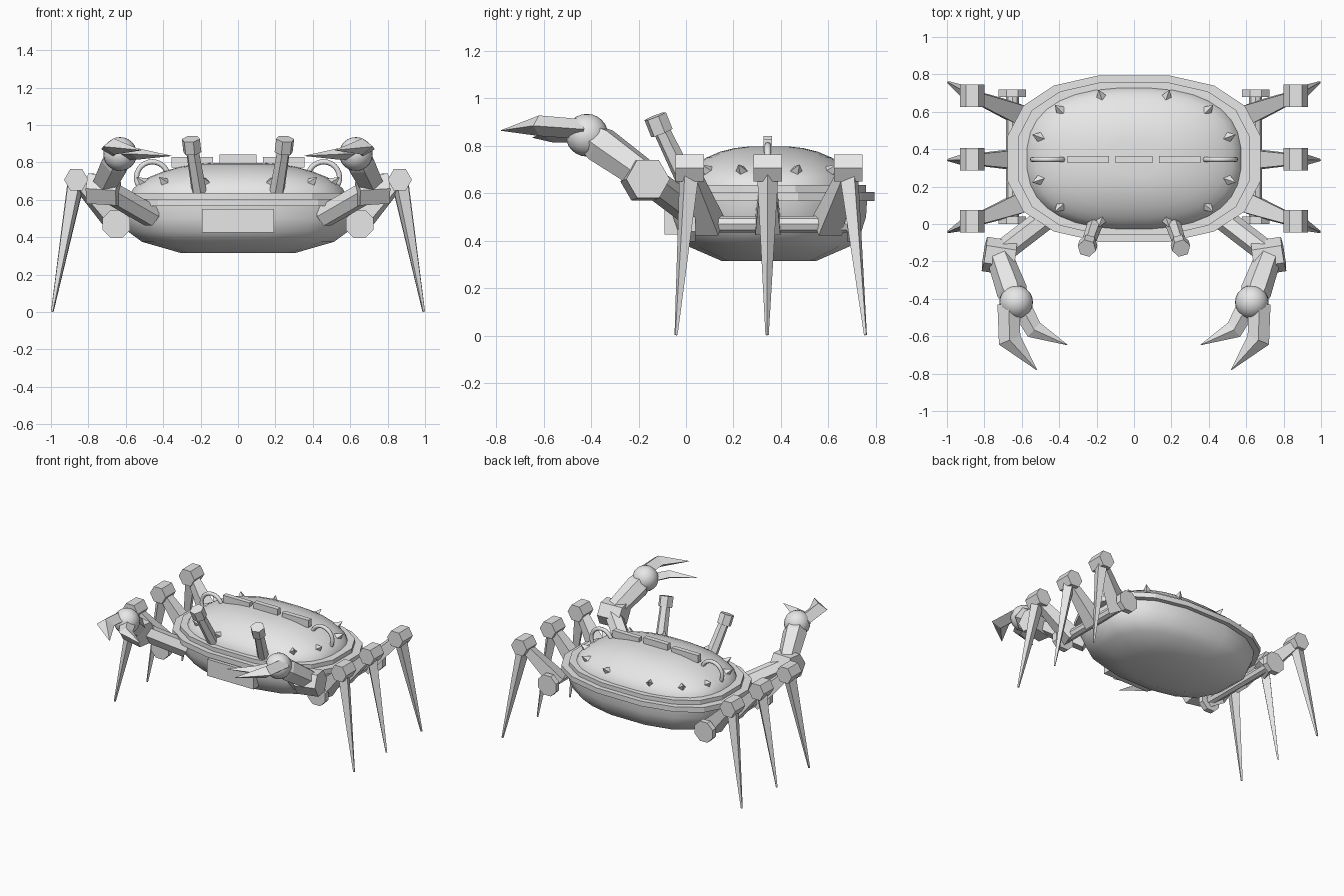
import bpy, bmesh, math
from mathutils import Vector, Matrix

cube = bpy.data.objects.get("Cube")
if cube:
    bpy.data.objects.remove(cube, do_unlink=True)

grey = bpy.data.materials.new("light grey")
grey.use_nodes = True
grey.diffuse_color = (0.8, 0.8, 0.8, 1)
grey.node_tree.nodes["Principled BSDF"].inputs["Base Color"].default_value = (0.8, 0.8, 0.8, 1)

CENTRE_Y = 0.35


def finish(name, bm, smooth=None, mirror=False):
    """Turn a bmesh into an object, optionally smooth and mirrored over x = 0."""
    bmesh.ops.recalc_face_normals(bm, faces=bm.faces[:])
    mesh = bpy.data.meshes.new(name)
    bm.to_mesh(mesh)
    bm.free()
    mesh.materials.append(grey)
    ob = bpy.data.objects.new(name, mesh)
    bpy.context.collection.objects.link(ob)
    if smooth:
        bpy.ops.object.select_all(action="DESELECT")
        ob.select_set(True)
        bpy.context.view_layer.objects.active = ob
        bpy.ops.object.shade_smooth_by_angle(angle=math.radians(smooth))
    if mirror:
        ob.modifiers.new("mirror", "MIRROR").use_mirror_merge = False
    return ob


def skin(bm, rings):
    """Bridge a list of equal point rings and cap both ends."""
    loops = [[bm.verts.new(p) for p in ring] for ring in rings]
    n = len(loops[0])
    for a, b in zip(loops, loops[1:]):
        for i in range(n):
            j = (i + 1) % n
            bm.faces.new((a[i], a[j], b[j], b[i]))
    bm.faces.new(loops[0])
    bm.faces.new(loops[-1])


def oval(angle, scale):
    """Point on the rounded-rectangle outline of the body."""
    def power(v):
        return math.copysign(abs(v) ** 0.8, v)
    return (0.686 * scale * power(math.cos(angle)),
            CENTRE_Y + 0.452 * scale * power(math.sin(angle)))


def shell(name, profile, sides, smooth):
    bm = bmesh.new()
    skin(bm, [[(*oval(math.tau * (i + 0.5) / sides, s), z) for i in range(sides)]
              for z, s in profile])
    return finish(name, bm, smooth)


def tube(name, path, radii, sides=6, flat=1.0, roll=0.0, mirror=True):
    """Faceted limb along a path; flat squashes its height."""
    pts = [Vector(p) for p in path]
    rings = []
    for k, (p, r) in enumerate(zip(pts, radii)):
        d = pts[min(k + 1, len(pts) - 1)] - pts[max(k - 1, 0)]
        q = d.to_track_quat("Z", "Y")
        angles = [math.tau * i / sides + roll for i in range(sides)]
        rings.append([p + q @ Vector((r * math.cos(a), r * flat * math.sin(a), 0)) for a in angles])
    bm = bmesh.new()
    skin(bm, rings)
    return finish(name, bm, mirror=mirror)


def box(name, centre, size, mirror=False):
    bm = bmesh.new()
    bmesh.ops.create_cube(bm, size=1, matrix=Matrix.Translation(centre) @ Matrix.Diagonal((*size, 1)))
    return finish(name, bm, mirror=mirror)


# Body: lower hull, stepped rim and domed back
shell("lower_hull", [(0.315, 0.45), (0.375, 0.76), (0.43, 0.87), (0.5, 0.92), (0.57, 0.93)], 16, 40)
shell("rim", [(0.567, 0.9), (0.567, 1), (0.605, 1), (0.605, 0.92), (0.636, 0.92), (0.636, 0.8)], 16, 20)
shell("dome", [(0.63, 0.84), (0.66, 0.82), (0.69, 0.77), (0.72, 0.7), (0.75, 0.59),
               (0.775, 0.46), (0.79, 0.33), (0.797, 0.2)], 32, 40)
box("front_plate", (0, -0.06, 0.488), (0.385, 0.06, 0.125))

# Ridge plates along the back
box("ridge_middle", (0, 0.345, 0.815), (0.2, 0.036, 0.055))
box("ridge_side", (0.245, 0.345, 0.8), (0.22, 0.036, 0.055), mirror=True)

# Spikes around the dome
for i in range(12):
    a = math.tau * (i + 0.5) / 12
    x, y = oval(a, 0.77)
    out = Vector((x, (y - CENTRE_Y) * 1.5, 0)).normalized()
    base = Vector((x, y, 0.685))
    tube("dome_spike", [base - out * 0.02, base + out * 0.03 + Vector((0, 0, 0.035))],
         [0.034, 0.002], sides=4, mirror=False)

# Handle hoops at the ends of the ridge
N = 24
bm = bmesh.new()
hoop = []
for i in range(N):
    a = math.tau * i / N
    ring = []
    for j in range(8):
        b = math.tau * j / 8
        r = 0.085 + 0.014 * math.cos(b)
        ring.append(bm.verts.new((0.458 + r * math.cos(a), 0.345 + 0.014 * math.sin(b),
                                  0.718 + r * math.sin(a))))
    hoop.append(ring)
for i in range(N):
    for j in range(8):
        a, b = hoop[i], hoop[(i + 1) % N]
        bm.faces.new((a[j], a[(j + 1) % 8], b[(j + 1) % 8], b[j]))
finish("handle_hoop", bm, 60, mirror=True)

# Eye stalks
tube("eye_stalk", [(0.205, 0.01, 0.63), (0.245, -0.105, 0.87)], [0.042, 0.036])
tube("eye", [(0.244, -0.102, 0.855), (0.252, -0.13, 0.925)], [0.05, 0.05])

# Hip axle with end discs
tube("hip_axle", [(0.65, 0, 0.47), (0.65, 0.7, 0.47)], [0.035] * 2, sides=8)
for y in (0.0, 0.68):
    tube("hip_disc", [(0.65, y, 0.47), (0.65, y + 0.04, 0.47)], [0.08] * 2, sides=8, roll=math.pi / 8)

# Walking legs
for hip_y, knee_y, tip_y in ((0.1, 0.015, -0.042), (0.345, 0.345, 0.342), (0.595, 0.685, 0.757)):
    tube("upper_leg", [(0.635, hip_y, 0.46), (0.86, knee_y, 0.7)], [0.075, 0.04],
         sides=4, roll=math.pi / 4)
    tube("knee", [(0.865, knee_y - 0.06, 0.707), (0.865, knee_y + 0.06, 0.707)], [0.065] * 2)
    tube("lower_leg", [(0.865, knee_y, 0.7), (0.993, tip_y, 0.002)], [0.046, 0.007], sides=4)

# Claw arms
tube("inner_arm", [(0.46, 0.04, 0.51), (0.72, -0.16, 0.66)], [0.062, 0.062])
tube("elbow", [(0.64, -0.185, 0.65), (0.8, -0.16, 0.66)], [0.093] * 2)
tube("outer_arm", [(0.72, -0.17, 0.67), (0.652, -0.36, 0.805), (0.64, -0.4, 0.83)], [0.07, 0.083, 0.07])
bm = bmesh.new()
bmesh.ops.create_uvsphere(bm, u_segments=20, v_segments=12, radius=0.09,
                          matrix=Matrix.Translation((0.63, -0.418, 0.845)))
finish("wrist", bm, 60, mirror=True)

# Pincer fingers
tube("large_finger", [(0.67, -0.43, 0.87), (0.665, -0.62, 0.885), (0.52, -0.78, 0.865)],
     [0.06, 0.062, 0.002], sides=4, flat=0.7)
tube("small_finger", [(0.61, -0.43, 0.845), (0.535, -0.565, 0.845), (0.357, -0.646, 0.835)],
     [0.055, 0.05, 0.002], sides=4, flat=0.6)
